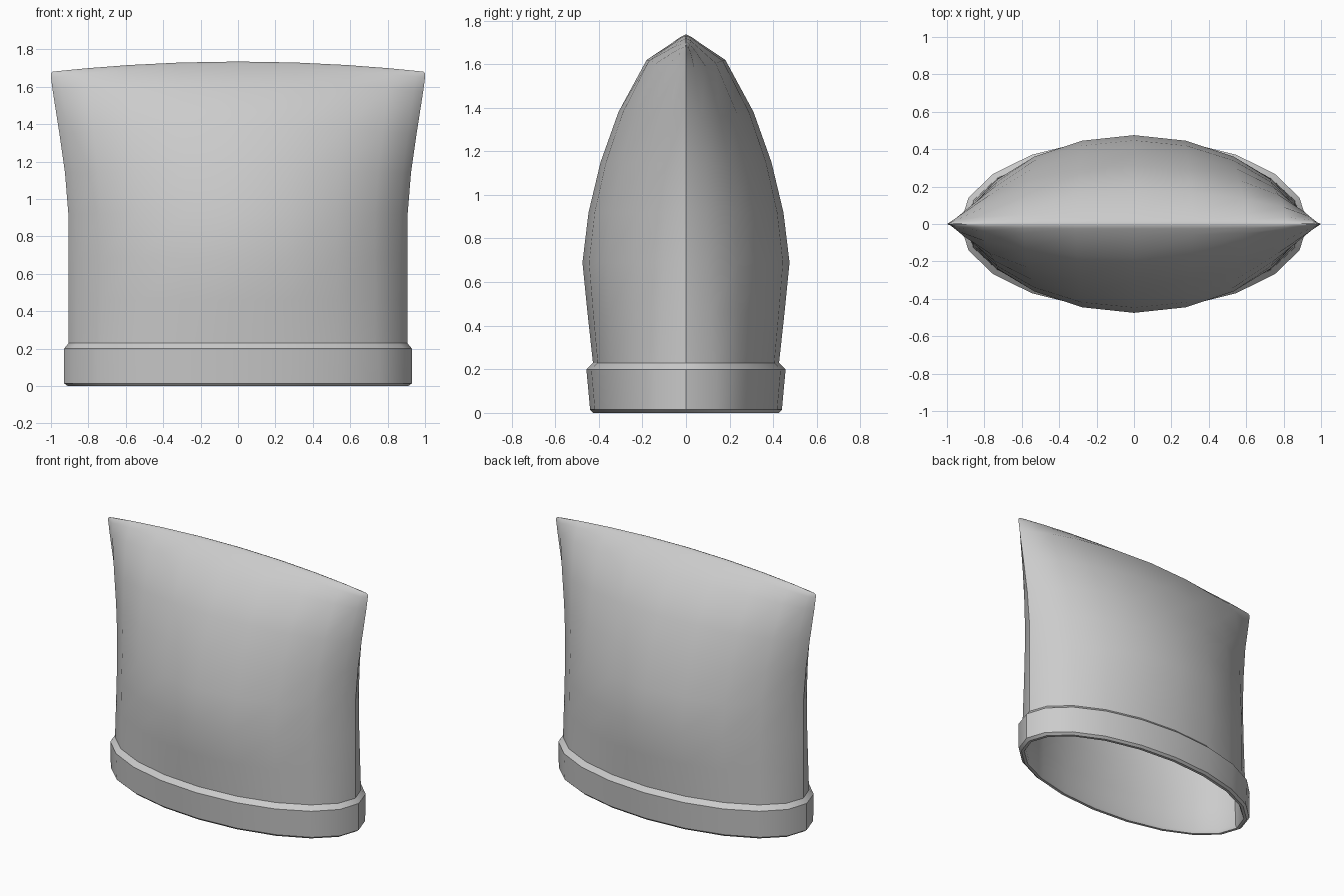
import bpy, bmesh
from math import sin, cos, pi, copysign

if "Cube" in bpy.data.objects:
    bpy.data.objects.remove(bpy.data.objects["Cube"])

SIDES = 20

# ring profile: z, half width, half depth, roundness power, end droop
OUTER = [
    (0.0, 0.91, 0.425, 1.0, 0), (0.015, 0.93, 0.44, 1.0, 0),
    (0.20, 0.93, 0.457, 1.0, 0), (0.23, 0.905, 0.427, 1.05, 0),
    (0.46, 0.905, 0.452, 1.18, 0), (0.69, 0.905, 0.475, 1.3, 0),
    (0.92, 0.907, 0.447, 1.3, 0), (1.15, 0.925, 0.392, 1.3, 0.01),
    (1.38, 0.955, 0.31, 1.3, 0.03), (1.62, 0.99, 0.18, 1.3, 0.045),
    (1.70, 1.0, 0.06, 0.9, 0.05), (1.725, 1.0, 0.025, 0.6, 0.053),
    (1.735, 0.99, 0.005, 0.5, 0.054)]
# inner lining, slightly inside the outer skin
INNER = [(0.0, 0.89, 0.405, 1.0, 0), (0.02, 0.88, 0.395, 1.0, 0)] + [
    (z - 0.02, a - 0.03, b - 0.03, p, d) for z, a, b, p, d in OUTER[3:11]]


def ring(bm, z, a, b, p, droop):
    verts = []
    for i in range(SIDES):
        t = 2 * pi * i / SIDES
        c, s = cos(t), sin(t)
        y = copysign(abs(s) ** p, s) * b if abs(s) > 1e-6 else 0
        verts.append(bm.verts.new((a * c, y, z - droop * c * c)))
    return verts


def close_seam(bm, r):
    # zip the front half of a ring to its back half
    for i in range(SIDES // 2):
        quad = [r[i], r[i + 1], r[-i - 1], r[-i % SIDES]]
        bm.faces.new(list(dict.fromkeys(quad)))


bm = bmesh.new()
rings = [ring(bm, *r) for r in reversed(INNER)] + [ring(bm, *r) for r in OUTER]
for lo, hi in zip(rings, rings[1:]):
    for i in range(SIDES):
        j = (i + 1) % SIDES
        bm.faces.new((lo[i], lo[j], hi[j], hi[i]))

# flattened seam across the top, inside and outside
close_seam(bm, rings[0])
close_seam(bm, rings[-1])
bmesh.ops.recalc_face_normals(bm, faces=bm.faces)

mesh = bpy.data.meshes.new("pinched_sleeve")
bm.to_mesh(mesh)
bm.free()
sleeve = bpy.data.objects.new("pinched_sleeve", mesh)
bpy.context.collection.objects.link(sleeve)
bpy.context.view_layer.objects.active = sleeve
sleeve.select_set(True)
bpy.ops.object.shade_smooth_by_angle(angle=0.6)
